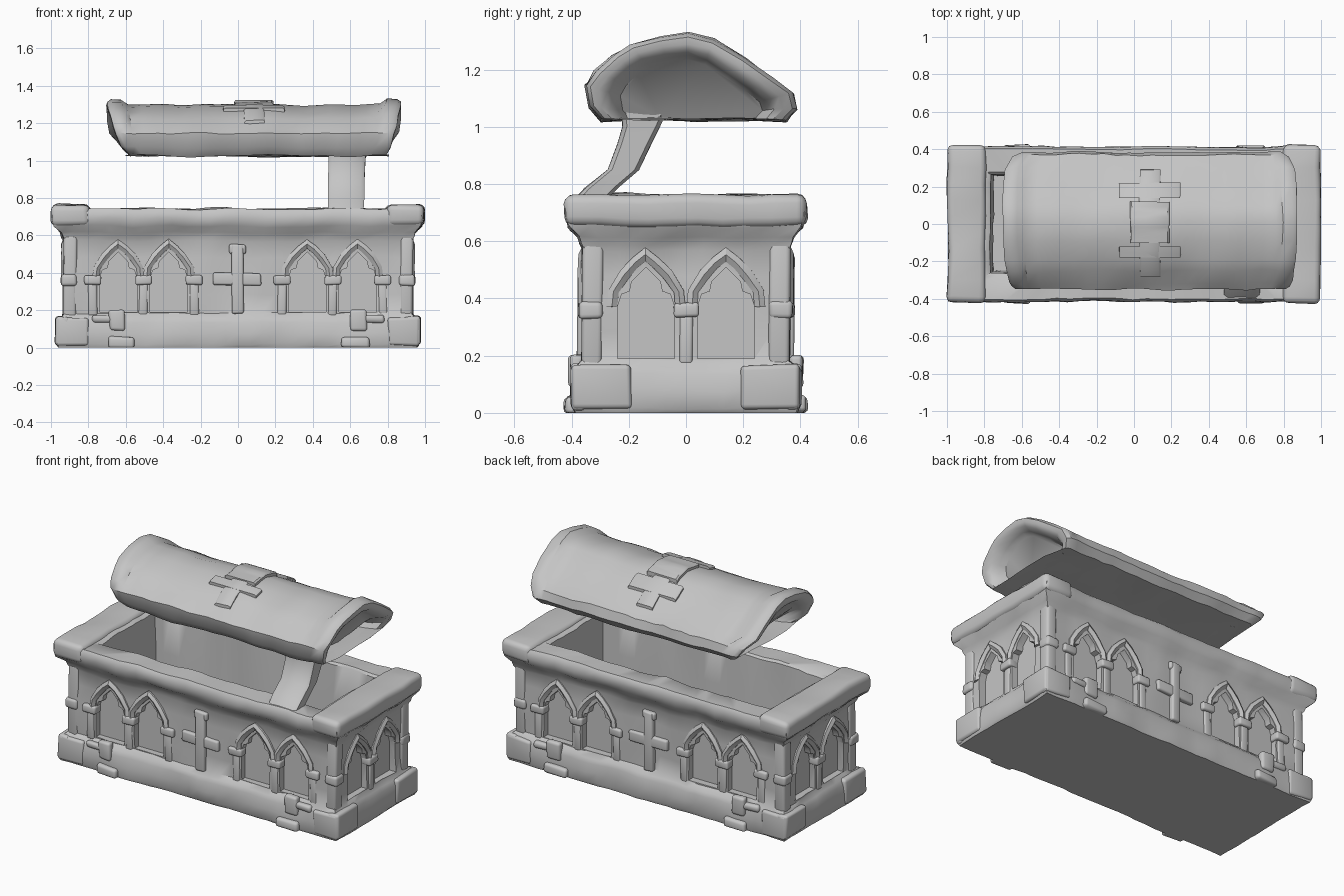
import bpy, bmesh, math
from mathutils import Vector, noise

if "Cube" in bpy.data.objects:
    bpy.data.objects.remove(bpy.data.objects["Cube"])

stone = bpy.data.materials.new("grey_stone")
stone.use_nodes = True
GREY = (0.56, 0.56, 0.56, 1)
stone.diffuse_color = GREY
stone.node_tree.nodes["Principled BSDF"].inputs["Base Color"].default_value = GREY


def roughen(bm, amp, freq=5):
    """Weathered stone: push vertices about with smooth noise, keeping the ground flat."""
    for v in bm.verts:
        n = noise.noise_vector(v.co * freq) * amp + noise.noise_vector(v.co * freq * 3) * amp * 0.5
        if v.co.z < 0.001:
            n.z = 0
        v.co += n
        v.co.z = max(v.co.z, 0)


def finish(name, bm, amp=0.0, smooth=True):
    if amp:
        roughen(bm, amp)
    bmesh.ops.recalc_face_normals(bm, faces=bm.faces)
    mesh = bpy.data.meshes.new(name)
    bm.to_mesh(mesh)
    bm.free()
    mesh.materials.append(stone)
    ob = bpy.data.objects.new(name, mesh)
    bpy.context.collection.objects.link(ob)
    if smooth:
        shade(ob)
    return ob


def shade(ob):
    bpy.ops.object.select_all(action='DESELECT')
    ob.select_set(True)
    bpy.context.view_layer.objects.active = ob
    bpy.ops.object.shade_smooth_by_angle(angle=math.radians(40))


def add_box(bm, lo, hi, bevel=0.016):
    part = bmesh.new()
    bmesh.ops.create_cube(part, size=1)
    lo, hi = Vector(lo), Vector(hi)
    for v in part.verts:
        v.co = Vector([(a + b) / 2 + c * (b - a) for a, b, c in zip(lo, hi, v.co)])
    bmesh.ops.bevel(part, geom=part.edges[:], offset=bevel, segments=3, profile=0.5, affect='EDGES')
    tmp = bpy.data.meshes.new("tmp")
    part.to_mesh(tmp)
    part.free()
    bm.from_mesh(tmp)
    bpy.data.meshes.remove(tmp)


def add_loft(bm, rings):
    rows = [[bm.verts.new(p) for p in ring] for ring in rings]
    n = len(rows[0])
    for a, b in zip(rows, rows[1:]):
        for i in range(n):
            j = (i + 1) % n
            bm.faces.new((a[i], a[j], b[j], b[i]))
    bm.faces.new(rows[0][::-1])
    bm.faces.new(rows[-1])


# Maps (along, out, up) on each wall of the chest to model space
SIDES = {
    "front": lambda u, d, v: (u, -d, v),
    "back": lambda u, d, v: (-u, d, v),
    "right": lambda u, d, v: (d, u, v),
    "left": lambda u, d, v: (-d, -u, v),
}


def side_box(bm, place, u0, u1, d0, d1, v0, v1):
    a, b = place(u0, d0, v0), place(u1, d1, v1)
    add_box(bm, [min(p) for p in zip(a, b)], [max(p) for p in zip(a, b)], 0.012)


def wall_of(side):
    """Wall distance from the centre and the niche centres."""
    return (0.355, (-0.64, -0.37, 0.37, 0.64)) if side in ("front", "back") else (0.925, (-0.14, 0.14))


# Chest: rectangular rings from the base up, over the rim and down inside
def rect_ring(hx, hy, z, nx=28, ny=12):
    pts = [(-hx + 2 * hx * i / nx, -hy, z) for i in range(nx)]
    pts += [(hx, -hy + 2 * hy * i / ny, z) for i in range(ny)]
    return pts + [(-x, -y, z) for x, y, z in pts]


PROFILE = [(.955, .388, 0), (.965, .396, .02), (.965, .396, .08), (.958, .39, .135), (.945, .38, .16),
           (.925, .355, .185), (.925, .355, .28), (.925, .355, .38), (.925, .355, .48), (.925, .355, .57),
           (.938, .365, .59), (.945, .372, .615), (.98, .405, .65), (.985, .415, .69), (.98, .412, .725),
           (.965, .4, .742), (.79, .28, .742), (.765, .267, .73), (.755, .26, .5), (.75, .255, .17)]
bm = bmesh.new()
add_loft(bm, [rect_ring(*p) for p in PROFILE])
chest = finish("chest", bm, 0.012, smooth=False)

# Niches cut into all four walls
NICHE = [(.1, .19), (.1, .37), (.085, .415), (.057, .425), (.05, .46), (0, .51)]
outline = NICHE + [(-u, v) for u, v in NICHE[-2::-1]]
bm = bmesh.new()
for side, place in SIDES.items():
    wall, centres = wall_of(side)
    for c in centres:
        add_loft(bm, [[place(c + u, d, v) for u, v in outline] for d in (wall - .04, wall + .08)])
cutter = finish("niche_cutter", bm, smooth=False)
cutter.hide_render = True
mod = chest.modifiers.new("niches", 'BOOLEAN')
mod.operation = 'DIFFERENCE'
mod.solver = 'EXACT'
mod.object = cutter
bpy.context.view_layer.objects.active = chest
bpy.ops.object.modifier_apply(modifier=mod.name)
bpy.data.objects.remove(cutter)
shade(chest)

# Pointed hood mouldings over the niches, with capitals and slim shafts
OUTER = [(.138, .37), (.132, .43), (.09, .5), (.045, .545), (0, .58)]
INNER = [(.1, .37), (.096, .42), (.064, .465), (.03, .505), (0, .53)]
for side, place in SIDES.items():
    wall, centres = wall_of(side)
    bm = bmesh.new()
    for c in centres:
        for s in (-1, 1):
            rings = []
            for (uo, vo), (ui, vi) in zip(OUTER, INNER):
                um, vm = (uo + ui) / 2, (vo + vi) / 2
                section = [(uo, wall - .02, vo), (uo, wall + .008, vo), (um, wall + .02, vm),
                           (ui, wall + .006, vi), (ui, wall - .02, vi)]
                rings.append([place(c + s * u, d, v) for u, d, v in section])
            add_loft(bm, rings)
    finish(side + "_hood_mouldings", bm, 0.005)

    bm = bmesh.new()
    for u in ((-.775, -.505, -.235, .235, .505, .775) if len(centres) == 4 else (0,)):
        side_box(bm, place, u - .045, u + .045, wall - .04, wall + .022, .335, .385)
        side_box(bm, place, u - .024, u + .024, wall - .04, wall + .008, .17, .34)
    finish(side + "_columns", bm, 0.006)

    # Wall cross on the long sides
    if len(centres) == 4:
        bm = bmesh.new()
        side_box(bm, place, -.032, .032, wall - .03, wall + .024, .18, .55)
        side_box(bm, place, -.135, .125, wall - .03, wall + .022, .335, .4)
        side_box(bm, place, -.045, .045, wall - .03, wall + .02, .5, .55)
        finish(side + "_cross", bm, 0.008)

# Corner pilasters with capitals, broken plinth blocks and foot blocks
corners, blocks = bmesh.new(), bmesh.new()
for sx in (-1, 1):
    for sy in (-1, 1):
        def corner_box(bm, x0, x1, y0, y1, z0, z1):
            xs, ys = sorted((sx * x0, sx * x1)), sorted((sy * y0, sy * y1))
            add_box(bm, (xs[0], ys[0], z0), (xs[1], ys[1], z1))
        corner_box(corners, .86, .945, .29, .372, .33, .39)
        corner_box(corners, .865, .935, .29, .363, .15, .6)
        corner_box(blocks, .55, .7, .36, .422, 0, .06)
        corner_box(blocks, .6, .69, .36, .408, .09, .2)
        corner_box(blocks, .66, .78, .36, .402, .13, .17)
        corner_box(blocks, .9, .975, .19, .4, .015, .165)
        corner_box(blocks, .8, .97, .35, .402, .01, .16)
finish("corner_pilasters", corners, 0.008)
finish("plinth_blocks", blocks, 0.01)

# Raised end slabs of the rim
for name, x0, x1 in (("left_rim_slab", .79, .997), ("right_rim_slab", -.997, -.79)):
    bm = bmesh.new()
    add_box(bm, (x0, -.42, .65), (x1, .42, .763), 0.032)
    bmesh.ops.subdivide_edges(bm, edges=[e for e in bm.edges if e.calc_length() > .5], cuts=8)
    finish(name, bm, 0.01)

# Lid: arched section lofted along x, with a raised border and hollowed sloping ends
ARCH = [(-.295, 1.025), (-.335, 1.07), (-.35, 1.145), (-.32, 1.195), (-.25, 1.25), (-.19, 1.283), (-.09, 1.31),
        (.01, 1.325), (.1, 1.303), (.206, 1.24), (.3, 1.17), (.372, 1.115), (.386, 1.063), (.35, 1.022)]
SECTION = ARCH + [(.18, 1.025), (.02, 1.025), (-.15, 1.025)]


def lid_ring(t, sink=0.0, scale=1.0, inset=0.0):
    ring = []
    for y, z in SECTION:
        k = min(max(z - 1.025, 0) / .15, 1)
        tuck = .03 * (abs(y - .02) / .37) ** 3
        x0, x1 = -.6 - .1 * k ** .6 + tuck, .81 + .06 * k ** .6 - tuck
        x = x0 + (x1 - x0) * t + inset * (1.3 - .5 * k) * (1 if t < .5 else -1)
        drop = sink if z > 1.16 else 0
        ring.append((x, .02 + (y - .02) * scale, 1.025 + (z - 1.025) * scale - drop))
    return ring


END = [(.68, .1), (.73, .06), (.8, .015), (.88, 0), (.96, 0)]
rings = [lid_ring(0, 0, scale, inset) for scale, inset in END]
rings += [lid_ring(.015), lid_ring(.05)]
rings += [lid_ring(.07 + .86 * i / 20, .026) for i in range(21)]
rings += [lid_ring(.95), lid_ring(.985)]
rings += [lid_ring(1, 0, scale, inset) for scale, inset in END[::-1]]
bm = bmesh.new()
add_loft(bm, rings)
finish("lid", bm, 0.012)


# Carved crosses wrapped over the lid
def roof_height(y):
    for (a, za), (b, zb) in zip(ARCH[2:], ARCH[3:]):
        if y <= b:
            return za + (zb - za) * (y - a) / (b - a)


def lid_strip(bm, x0, x1, y0, y1, lift):
    rings = []
    for i in range(9):
        y = y0 + (y1 - y0) * i / 8
        z = roof_height(y) - .028
        rings.append([(x0, y, z - .04), (x0, y, z + lift - .008), (x0 + .01, y, z + lift),
                      (x1 - .01, y, z + lift), (x1, y, z + lift - .008), (x1, y, z - .04)])
    add_loft(bm, rings)


bm = bmesh.new()
lid_strip(bm, .03, .14, -.28, .29, .02)
lid_strip(bm, -.08, .25, -.18, -.12, .022)
lid_strip(bm, -.08, .25, .14, .22, .022)
lid_strip(bm, -.02, .19, -.1, .12, .028)
finish("lid_crosses", bm, 0.007)

# Curved arm holding the lid open
ARM = [(-.4, -.29, .735), (-.355, -.24, .785), (-.275, -.165, .85), (-.24, -.12, .94),
       (-.222, -.09, 1.0), (-.225, -.07, 1.05)]
bm = bmesh.new()
rings = []
for i, (y0, y1, z) in enumerate(ARM):
    x0, x1 = .483, .67 + .003 * i
    rings.append([(x0, y0 + .015, z), (x0 + .02, y0, z), (x1 - .02, y0, z), (x1, y0 + .015, z),
                  (x1, y1 - .015, z), (x1 - .02, y1, z), (x0 + .02, y1, z), (x0, y1 - .015, z)])
add_loft(bm, rings)
finish("support_arm", bm, 0.004)
